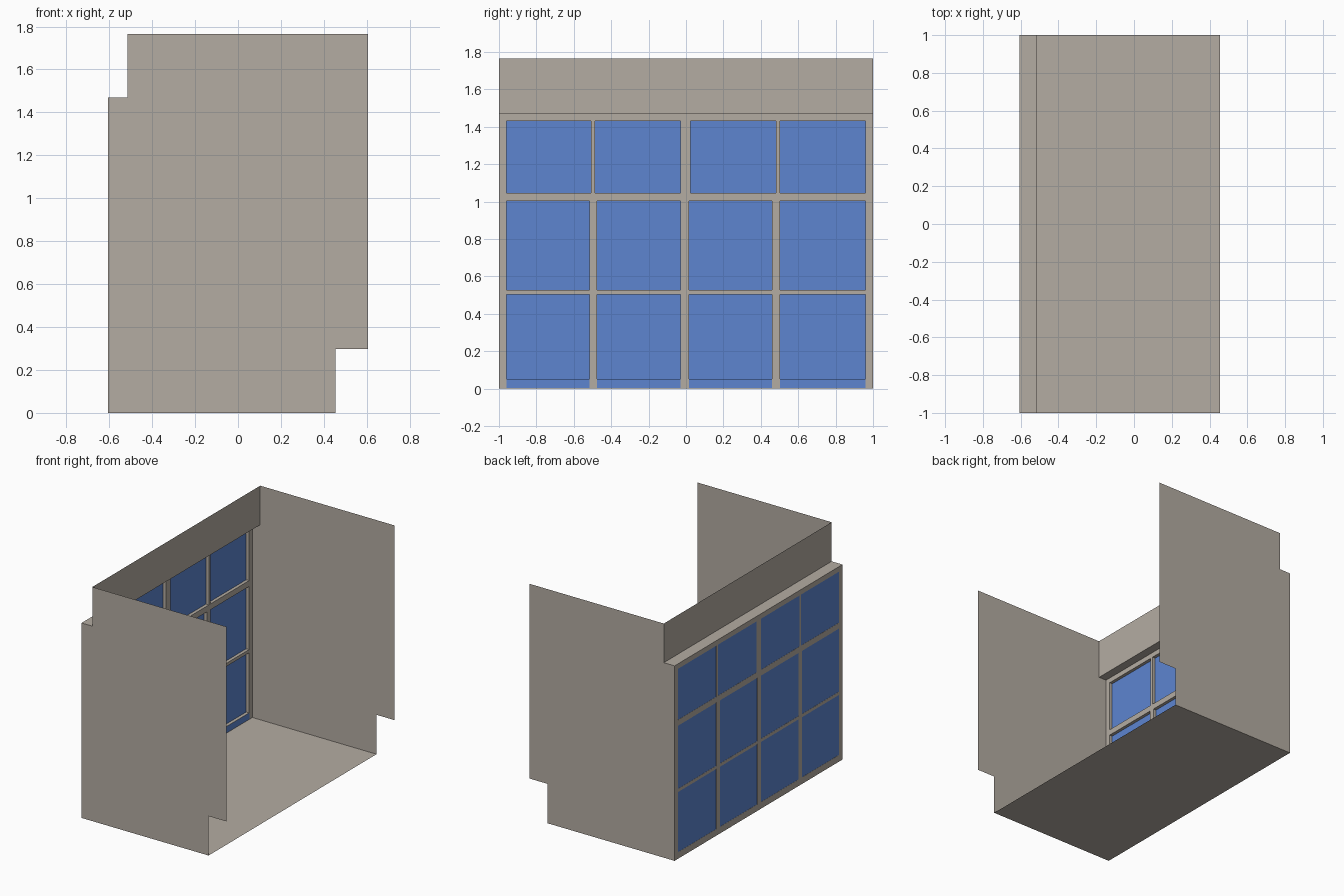
import bpy, bmesh

if "Cube" in bpy.data.objects:
    bpy.data.objects.remove(bpy.data.objects["Cube"])

def material(name, rgb):
    m = bpy.data.materials.new(name)
    m.diffuse_color = (*rgb, 1)
    m.use_nodes = True
    m.node_tree.nodes["Principled BSDF"].inputs["Base Color"].default_value = m.diffuse_color
    return m

plaster = material("warm_grey", (0.456, 0.413, 0.361))
blue = material("window_blue", (0.109, 0.235, 0.630))

X0, X1 = -0.605, -0.58      # outer and inner face of the window wall
XW = -0.515                 # upper wall plane

def make(name, faces, mat):
    """Object from a list of polygons (lists of points)."""
    bm = bmesh.new()
    for f in faces:
        bm.faces.new([bm.verts.new(p) for p in f])
    bmesh.ops.remove_doubles(bm, verts=bm.verts, dist=1e-5)
    me = bpy.data.meshes.new(name)
    bm.to_mesh(me)
    bm.free()
    me.materials.append(mat)
    ob = bpy.data.objects.new(name, me)
    bpy.context.collection.objects.link(ob)
    return ob

def bar(name, y0, y1, z0, z1):
    """Frame bar as a box filling the depth of the window wall."""
    ob = make(name, [[(X0, y0, z0), (X0, y0, z1), (X0, y1, z1), (X0, y1, z0)]], plaster)
    bm = bmesh.new()
    bm.from_mesh(ob.data)
    r = bmesh.ops.extrude_face_region(bm, geom=bm.faces[:], use_keep_orig=True)
    verts = [v for v in r["geom"] if isinstance(v, bmesh.types.BMVert)]
    bmesh.ops.translate(bm, verts=verts, vec=(X1 - X0, 0, 0))
    bmesh.ops.recalc_face_normals(bm, faces=bm.faces)
    bm.to_mesh(ob.data)
    bm.free()

def pane(name, x, y0, y1, z0, z1):
    make(name, [[(x, y0, z0), (x, y1, z0), (x, y1, z1), (x, y0, z1)]], blue)

# Thin side walls with stepped outline
outline = [(X0, 0), (0.455, 0), (0.455, 0.297), (0.605, 0.297),
           (0.605, 1.765), (XW, 1.765), (XW, 1.47), (X0, 1.47)]
make("side_wall_front", [[(x, -1, z) for x, z in outline]], plaster)
make("side_wall_back", [[(x, 1, z) for x, z in reversed(outline)]], plaster)

# Floor, ledge over the window and upper wall
def strip(name, a, b):
    make(name, [[(a[0], -1, a[1]), (b[0], -1, b[1]), (b[0], 1, b[1]), (a[0], 1, a[1])]], plaster)

strip("floor", (X0, 0), (0.455, 0))
strip("window_ledge", (X0, 1.47), (XW, 1.47))
strip("upper_wall", (XW, 1.47), (XW, 1.765))

# Window rows: z range and the y ranges of the panes
lower = [(-0.96, -0.515), (-0.477, -0.03), (0.015, 0.46), (0.503, 0.96)]
upper = [(-0.96, -0.507), (-0.487, -0.03), (0.025, 0.48), (0.503, 0.96)]
rows = [(0.05, 0.503, lower), (0.527, 1.003, lower), (1.047, 1.432, upper)]

# Rails run the full width
levels = [0] + [z for r in rows for z in r[:2]] + [1.47]
for i in range(0, len(levels), 2):
    bar(f"rail_{i // 2}", -1, 1, levels[i], levels[i + 1])

# Posts and glass in every row
for r, (z0, z1, spans) in enumerate(rows):
    ys = [-1] + [y for s in spans for y in s] + [1]
    for i in range(0, len(ys), 2):
        bar(f"post_{r}_{i // 2}", ys[i], ys[i + 1], z0, z1)
    for i, (y0, y1) in enumerate(spans):
        pane(f"glass_{r}_{i}", X0 + 0.001, y0, y1, z0, z1)

# Blue plates on the inside of the bottom rail
for i, (y0, y1) in enumerate(lower):
    pane(f"sill_plate_{i}", X1 + 0.002, y0, y1, 0.003, 0.05)
